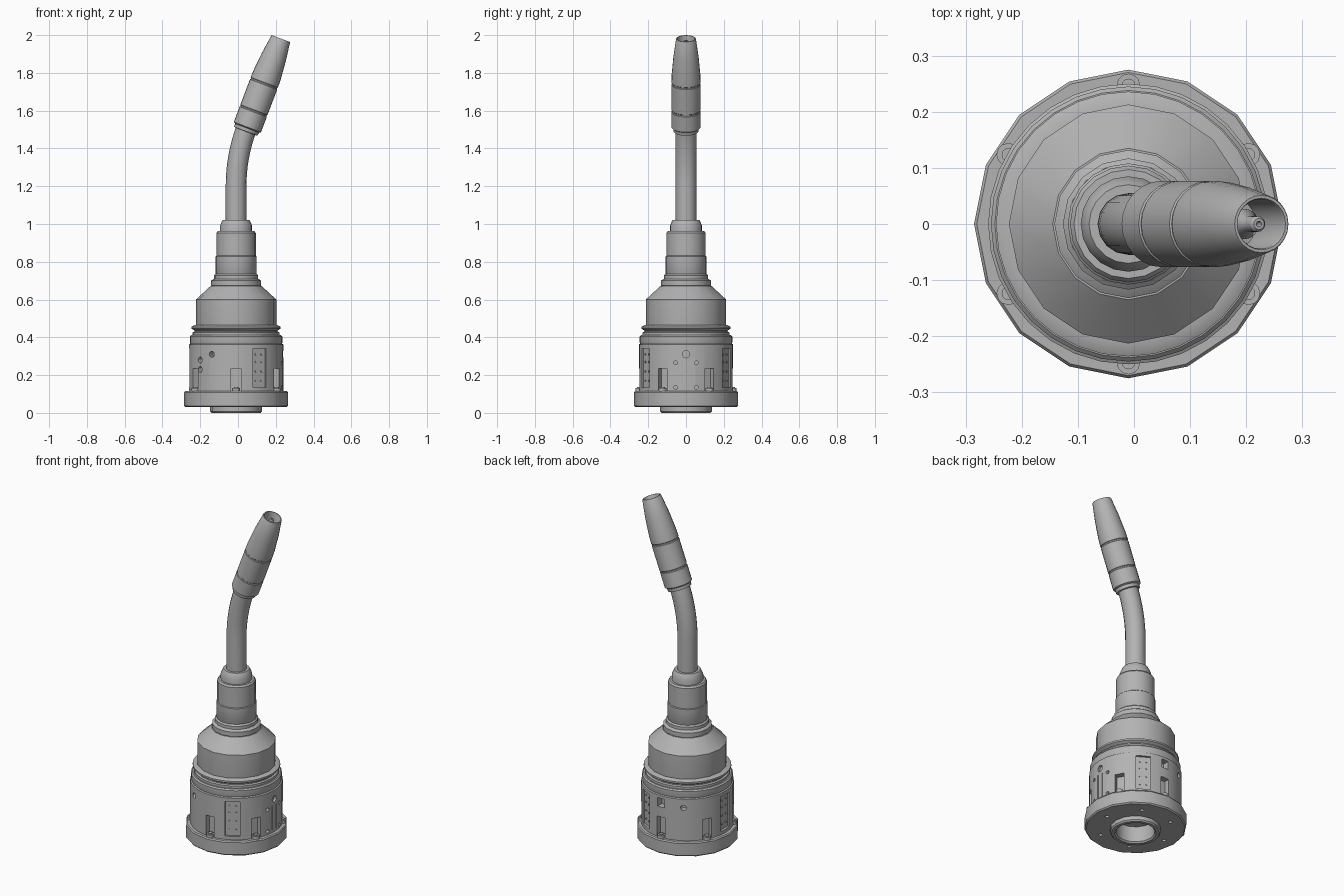
import bpy, bmesh, math
from mathutils import Matrix

cube = bpy.data.objects.get("Cube")
if cube:
    bpy.data.objects.remove(cube, do_unlink=True)

AXIS = Matrix.Translation((-0.01, 0, 0))

grey = bpy.data.materials.new("plain_grey")
grey.use_nodes = True
grey.diffuse_color = (0.45, 0.45, 0.45, 1)
grey.node_tree.nodes["Principled BSDF"].inputs["Base Color"].default_value = (0.45, 0.45, 0.45, 1)


def finish(obj, angle=32):
    """Give the part its colour and smooth its rounded faces."""
    if not obj.data.materials:
        obj.data.materials.append(grey)
    bpy.ops.object.select_all(action='DESELECT')
    obj.select_set(True)
    bpy.context.view_layer.objects.active = obj
    bpy.ops.object.shade_smooth_by_angle(angle=math.radians(angle))


def make(name, bm, matrix=AXIS):
    bmesh.ops.recalc_face_normals(bm, faces=bm.faces)
    mesh = bpy.data.meshes.new(name)
    bm.to_mesh(mesh)
    bm.free()
    obj = bpy.data.objects.new(name, mesh)
    bpy.context.collection.objects.link(obj)
    obj.matrix_world = matrix
    bpy.context.view_layer.update()
    return obj


def lathe(name, profile, sides, matrix=AXIS):
    """Spin (radius, height) points round z and close both ends."""
    bm = bmesh.new()
    rings = []
    for r, z in profile:
        rings.append([bm.verts.new((r * math.cos(a), r * math.sin(a), z))
                      for a in (math.tau * i / sides for i in range(sides))])
    for low, high in zip(rings, rings[1:]):
        for i in range(sides):
            j = (i + 1) % sides
            bm.faces.new((low[i], low[j], high[j], high[i]))
    bm.faces.new(rings[0][::-1])
    bm.faces.new(rings[-1])
    return make(name, bm, matrix)


def radial(azimuth, r, z, side=0):
    """Frame on the barrel whose local x points outward."""
    return (Matrix.Rotation(math.radians(azimuth), 4, 'Z')
            @ Matrix.Translation((r, side, z)))


def add_box(bm, azimuth, r_in, r_out, width, z0, z1, side=0):
    m = radial(azimuth, (r_in + r_out) / 2, (z0 + z1) / 2, side)
    bmesh.ops.create_cube(bm, size=1, matrix=m @ Matrix.Diagonal((r_out - r_in, width, z1 - z0, 1)))


def add_pin(bm, azimuth, r_in, r_out, radius, z, side=0, sides=12):
    m = radial(azimuth, (r_in + r_out) / 2, z, side) @ Matrix.Rotation(math.pi / 2, 4, 'Y')
    bmesh.ops.create_cone(bm, cap_ends=True, segments=sides, radius1=radius,
                          radius2=radius, depth=r_out - r_in, matrix=m)


def cut(obj, cutter):
    """Apply a boolean difference and remove the cutter."""
    cutter.hide_render = True
    mod = obj.modifiers.new("cut", 'BOOLEAN')
    mod.operation, mod.solver, mod.object = 'DIFFERENCE', 'EXACT', cutter
    bpy.context.view_layer.objects.active = obj
    bpy.ops.object.modifier_apply(modifier=mod.name)
    bpy.data.objects.remove(cutter, do_unlink=True)


# Base flange with hub lip and open bore
flange = lathe("base_flange", [
    (0.105, 0.10), (0.105, 0.008), (0.113, 0), (0.13, 0), (0.137, 0.008), (0.137, 0.03),
    (0.268, 0.03), (0.275, 0.037), (0.275, 0.108), (0.27, 0.115), (0.15, 0.115)], 16)
bm = bmesh.new()
for k in range(6):
    m = Matrix.Rotation(math.radians(60 * k), 4, 'Z') @ Matrix.Translation((0.2, 0, 0.03))
    bmesh.ops.create_cone(bm, cap_ends=True, segments=12, radius1=0.011, radius2=0.011, depth=0.04, matrix=m)
cut(flange, make("flange_hole_cutter", bm))
finish(flange)

# Main barrel
barrel = lathe("barrel", [
    (0.2, 0.10), (0.25, 0.10), (0.25, 0.362), (0.243, 0.366), (0.245, 0.372),
    (0.245, 0.405), (0.238, 0.412), (0.2, 0.412)], 32)

bm = bmesh.new()
for k in range(6):                                   # bolt slots
    add_box(bm, 30 + 60 * k, 0.215, 0.3, 0.052, 0.105, 0.235)
for az in (-60, 60, 180):                            # shallow panels
    add_box(bm, az, 0.236, 0.3, 0.08, 0.135, 0.34)
add_box(bm, 90, 0.21, 0.3, 0.045, 0.295, 0.345)      # square window
for az, z in ((-140, 0.28), (-140, 0.23), (-121, 0.31), (120, 0.31)):
    add_pin(bm, az, 0.21, 0.3, 0.016, z)
add_pin(bm, 0, 0.235, 0.3, 0.019, 0.31)              # pattern on the right side
for side in (-0.055, 0.055):
    for z in (0.135, 0.265):
        add_pin(bm, 0, 0.225, 0.3, 0.01, z, side)
for side in (-0.018, 0.018):
    add_box(bm, 0, 0.242, 0.3, 0.005, 0.13, 0.275, side)
cut(barrel, make("barrel_cutter", bm))
finish(barrel, 25)

# Small studs on the panels
bm = bmesh.new()
for az in (-60, 60, 180):
    for side in (-0.018, 0.018):
        for z in (0.17, 0.22, 0.27, 0.31):
            add_pin(bm, az, 0.23, 0.241, 0.005, z, side, 8)
finish(make("panel_studs", bm))

# Bolts standing in the slots
bm = bmesh.new()
for k in range(6):
    m = radial(30 + 60 * k, 0.247, 0.122)
    for radius, depth in ((0.021, 0.02), (0.012, 0.032)):
        bmesh.ops.create_cone(bm, cap_ends=True, segments=12, radius1=radius,
                              radius2=radius, depth=depth, matrix=m)
finish(make("flange_bolts", bm))

# Grooved seal ring between barrel and housing
finish(lathe("seal_ring", [
    (0.2, 0.40), (0.23, 0.40), (0.23, 0.426), (0.22, 0.43), (0.22, 0.436),
    (0.236, 0.446), (0.236, 0.456), (0.22, 0.464), (0.2, 0.464)], 32))

# Upper housing with sloping shoulder
finish(lathe("upper_housing", [
    (0.205, 0.40), (0.213, 0.465), (0.213, 0.6), (0.135, 0.672), (0.1, 0.672)], 16))

# Stepped collars
finish(lathe("stepped_collar", [
    (0.12, 0.66), (0.132, 0.674), (0.132, 0.70), (0.124, 0.706), (0.117, 0.71),
    (0.117, 0.728), (0.108, 0.736), (0.09, 0.736)], 16))

# Sleeve and neck socket
finish(lathe("sleeve", [
    (0.1, 0.72), (0.108, 0.735), (0.108, 0.828), (0.104, 0.832), (0.104, 0.952),
    (0.097, 0.962), (0.08, 0.962)], 20))
finish(lathe("neck_socket", [
    (0.085, 0.95), (0.085, 0.99), (0.076, 1.012), (0.07, 1.022), (0.05, 1.022)], 20))

# Bent neck tube
TILT = math.radians(20.7)
BEND = 0.85
path = [(-0.01, 0.99)] + [(-0.01 + BEND * (1 - math.cos(TILT * i / 8)),
                           1.205 + BEND * math.sin(TILT * i / 8)) for i in range(9)]
path.append((path[-1][0] + 0.02 * math.sin(TILT), path[-1][1] + 0.02 * math.cos(TILT)))
curve = bpy.data.curves.new("neck_tube", 'CURVE')
curve.dimensions = '3D'
curve.bevel_depth = 0.055
curve.bevel_resolution = 6
curve.use_fill_caps = True
spline = curve.splines.new('POLY')
spline.points.add(len(path) - 1)
for point, (x, z) in zip(spline.points, path):
    point.co = (x, 0, z, 1)
neck = bpy.data.objects.new("neck_tube", curve)
bpy.context.collection.objects.link(neck)
bpy.ops.object.select_all(action='DESELECT')
neck.select_set(True)
bpy.context.view_layer.objects.active = neck
bpy.ops.object.convert(target='MESH')
finish(bpy.context.view_layer.objects.active)

# Tilted nozzle, hollow at the end, with an inner contact tip
NOZZLE = Matrix.Translation((0.045, 0, 1.5)) @ Matrix.Rotation(TILT, 4, 'Y')
finish(lathe("nozzle", [
    (0.05, -0.012), (0.066, -0.01), (0.068, 0.008), (0.077, 0.014), (0.077, 0.1),
    (0.074, 0.103), (0.074, 0.109), (0.077, 0.112), (0.077, 0.255), (0.074, 0.258),
    (0.074, 0.264), (0.077, 0.267), (0.076, 0.31), (0.067, 0.41), (0.053, 0.511),
    (0.051, 0.515), (0.046, 0.515), (0.044, 0.51), (0.048, 0.36)], 24, NOZZLE), 25)
finish(lathe("contact_tip", [
    (0.027, 0.35), (0.027, 0.43), (0.014, 0.455), (0.014, 0.497), (0.01, 0.503),
    (0.005, 0.503), (0.005, 0.48)], 16, NOZZLE))
